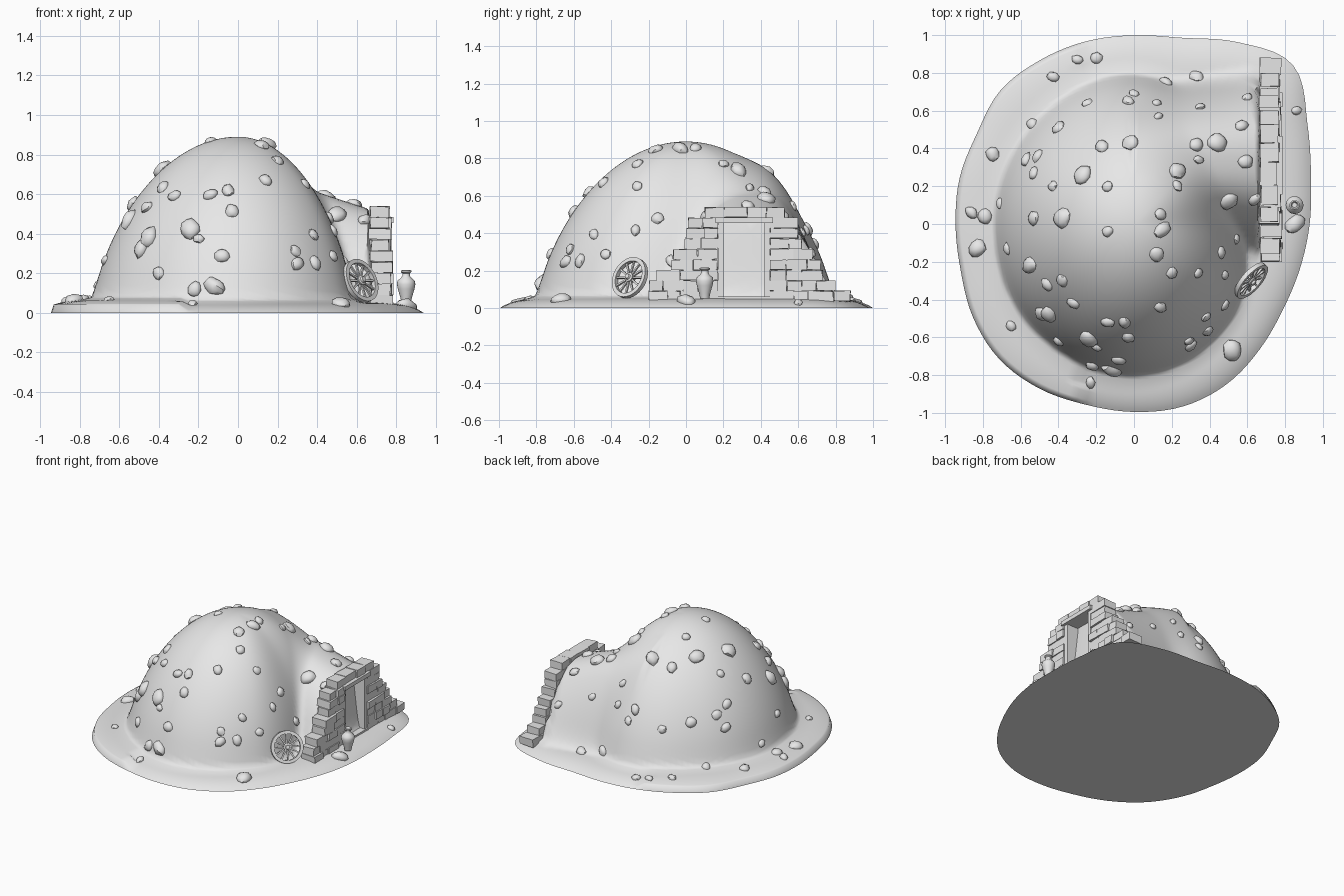
import bpy, bmesh, math, random
from mathutils import Vector, Matrix

random.seed(4)
cube = bpy.data.objects.get("Cube")
if cube:
    bpy.data.objects.remove(cube, do_unlink=True)

stone = bpy.data.materials.new("pale grey stone")
stone.use_nodes = True
grey = (0.8, 0.8, 0.8, 1)
stone.diffuse_color = grey
stone.node_tree.nodes["Principled BSDF"].inputs["Base Color"].default_value = grey


def finish(bm, name, angle=None):
    """Turn a bmesh into a named object, optionally smoothed by angle."""
    mesh = bpy.data.meshes.new(name)
    bmesh.ops.recalc_face_normals(bm, faces=bm.faces[:])
    bm.to_mesh(mesh)
    bm.free()
    mesh.materials.append(stone)
    obj = bpy.data.objects.new(name, mesh)
    bpy.context.collection.objects.link(obj)
    if angle:
        bpy.ops.object.select_all(action="DESELECT")
        obj.select_set(True)
        bpy.context.view_layer.objects.active = obj
        bpy.ops.object.shade_smooth_by_angle(angle=math.radians(angle))
    return obj


def box(bm, low, high, jitter=0.0, transform=None):
    """Add a block between two corners, with slightly uneven corners."""
    low, high = Vector(low), Vector(high)
    size = high - low
    matrix = Matrix.Translation((low + high) / 2) @ Matrix.Diagonal((*size, 1))
    if transform:
        matrix = transform @ matrix
    for v in bmesh.ops.create_cube(bm, size=1, matrix=matrix)["verts"]:
        v.co += Vector([random.uniform(-jitter, jitter) for _ in range(3)])


def lathe(bm, profile, sides, transform, closed=False):
    """Spin (radius, height) points around the local z axis."""
    rings = []
    for r, z in profile:
        rings.append([bm.verts.new(transform @ Vector((
            r * math.cos(math.tau * i / sides), r * math.sin(math.tau * i / sides), z)))
            for i in range(sides)])
    pairs = list(zip(rings, rings[1:]))
    if closed:
        pairs.append((rings[-1], rings[0]))
    for a, b in pairs:
        for i in range(sides):
            j = (i + 1) % sides
            bm.faces.new((a[i], a[j], b[j], b[i]))
    if not closed:
        bm.faces.new(rings[0])
        bm.faces.new(rings[-1])


# Mound: polar height field made of a rim, a dome and a ridge running to the door
EDGE = [.93, .97, 1.06, 1.19, 1.11, 1.02, 1, 1, 1, 1, .96, .955,
        .945, .95, .985, 1.01, 1.005, .99, .995, 1, .98, .94, .91, .91]
FOOT = [.58, .7, .79, .75, .74, .77, .8, .72]


def around(values, angle):
    """Smooth periodic interpolation of evenly spaced radii."""
    n = len(values)
    u = (angle / math.tau % 1) * n
    i, f = int(u), u - int(u)
    a, b, c, d = (values[(i + k) % n] for k in (-1, 0, 1, 2))
    return b + f / 2 * (c - a + f * (2*a - 5*b + 4*c - d + f * (3*(b - c) + d - a)))


def blend_max(a, b, k):
    h = max(k - abs(a - b), 0) / k
    return max(a, b) + h * h * k / 4


def height(x, y):
    r, angle = math.hypot(x, y), math.atan2(y, x)
    rim = .055 * (1 - min(r / around(EDGE, angle), 1) ** 12)
    d = 1 - (r / around(FOOT, angle)) ** 2
    dome = .89 * max(d, 0) ** .66 + .45 * min(d, 0)
    side = abs(y - .33) / (.4 + .11 * max(x, 0))
    crest = max(0, .525 + .33 * (.66 - x) - 3 * max(0, -x))
    ridge = crest * (1 - side ** 2.5) - 8 * max(0, x - .66)
    return blend_max(blend_max(dome, ridge, .12), rim, .15)


bm = bmesh.new()
SEGMENTS, RINGS = 120, 70
top = bm.verts.new((0, 0, height(0, 0)))
previous = None
for ring in range(1, RINGS + 1):
    current = []
    for s in range(SEGMENTS):
        angle = math.tau * s / SEGMENTS
        r = around(EDGE, angle) * ring / RINGS
        x, y = r * math.cos(angle), r * math.sin(angle)
        current.append(bm.verts.new((x, y, height(x, y) if ring < RINGS else 0)))
    for s in range(SEGMENTS):
        n = (s + 1) % SEGMENTS
        if previous:
            bm.faces.new((previous[s], current[s], current[n], previous[n]))
        else:
            bm.faces.new((top, current[s], current[n]))
    previous = current
bm.faces.new(previous)
finish(bm, "mound", 60)

# Rocks half sunk in the mound, placed by plan position in hundredths of a unit
ROCKS = [(-30, 87), (-20, 88), (-43, 78), (-25, 64), (-3, 65), (0, 69), (17, 75), (33, 78),
         (-54, 53), (-40, 51), (-75, 37), (-57, 34), (-51, 36), (-53, 27), (-43, 20),
         (-27, 26), (-2, 43), (-17, 41), (-14, 20), (12, 64), (13, 57), (35, 62), (60, 67),
         (57, 52), (44, 43), (33, 42), (34, 34), (59, 33), (23, 28), (23, 20), (86, 60),
         (-86, 6), (-79, 4), (-83, -13), (-67, -13), (-53, 3), (-38, 3), (-14, -4), (14, 5),
         (15, -3), (50, 12), (64, 13), (-55, -22), (-46, -32), (-32, -42), (-38, -30),
         (12, -16), (20, -26), (14, -44), (-65, -54), (-14, -52), (-5, -52), (-3, -60),
         (-23, -84), (52, -67), (48, -43), (46, -15), (48, -27), (54, -8), (34, -26),
         (85, 0), (-71, 11)]
# Rocks on the steep front, placed by x and z
FRONT_ROCKS = [(-24, 42), (-45, 38), (-49, 32), (-12, 13), (-40, 20), (-8, 29), (-20, 37),
               (-22, 12), (29, 31), (30, 24), (38, 39), (39, 25)]
LARGE = {(-2, 43), (-27, 26), (44, 43), (23, 28), (50, 12), (15, -3), (-83, -13), (-38, 3),
         (52, -67), (-55, -22), (85, 0), *FRONT_ROCKS[:4]}
spots = [(spot, spot[0] / 100, spot[1] / 100) for spot in ROCKS]
for spot in FRONT_ROCKS:
    x, y = spot[0] / 100, -.84
    while height(x, y) < spot[1] / 100:
        y += .003
    spots.append((spot, x, y))
bm = bmesh.new()
for spot, x, y in spots:
    e = .015
    normal = Vector((height(x - e, y) - height(x + e, y),
                     height(x, y - e) - height(x, y + e), 2 * e)).normalized()
    radius = random.uniform(.052, .062) if spot in LARGE else random.uniform(.03, .043)
    scale = Matrix.Diagonal((radius, radius * random.uniform(.7, .95), radius * .62, 1))
    place = (Matrix.Translation((x, y, height(x, y)))
             @ normal.to_track_quat("Z", "Y").to_matrix().to_4x4()
             @ Matrix.Rotation(random.uniform(0, math.tau), 4, "Z") @ scale)
    for v in bmesh.ops.create_icosphere(bm, subdivisions=2, radius=1)["verts"]:
        v.co = place @ (v.co * random.uniform(.88, 1.08))
finish(bm, "rocks", 40)

# Stepped wall of uneven stones, left open for the doorway
LEFT = [-.2, -.2, -.16, -.08, -.07, -.01, 0, .01, .1]
RIGHT = [.88, .8, .73, .72, .68, .62, .6, .6, .53]
DOOR = (.17, .45)
COURSE = .056
bm = bmesh.new()
for row, (start, end) in enumerate(zip(LEFT, RIGHT)):
    z = .035 + COURSE * row
    spans = [(start, end)] if row == 8 else [(start, DOOR[0]), (DOOR[1], end)]
    for a, b in spans:
        count = max(1, round((b - a) / .1))
        cuts = [a + (b - a) * i / count for i in range(count + 1)]
        cuts[1:-1] = [c + random.uniform(-.02, .02) for c in cuts[1:-1]]
        for c, d in zip(cuts, cuts[1:]):
            back = .66 + random.uniform(0, .015)
            front = .788 - .0015 * row + random.uniform(-.02, 0)
            box(bm, (back, c + .001, z), (front, d - .001, z + COURSE - .001), .003)
finish(bm, "stone_wall")

# Door frame: posts, lintel and threshold around the earth filling
bm = bmesh.new()
for y in (.17, .42):
    box(bm, (.67, y, .03), (.765, y + .03, .46))
box(bm, (.67, .155, .455), (.785, .465, .485))
box(bm, (.7, .17, .03), (.775, .45, .062))
finish(bm, "door_frame")

# Spoked wheel leaning on the mound
bm = bmesh.new()
lean = (Matrix.Translation((.62, -.3, .162))
        @ Vector((.71, -.63, .36)).to_track_quat("Z", "Y").to_matrix().to_4x4())
lathe(bm, [(.092, -.012), (.114, -.012), (.114, .012), (.092, .012)], 32, lean, closed=True)
lathe(bm, [(.024, -.02), (.026, .012), (.016, .016), (.013, .026)], 16, lean)
for i in range(12):
    spoke = lean @ Matrix.Rotation(math.tau * i / 12, 4, "Z")
    box(bm, (.015, -.005, -.005), (.096, .005, .005), transform=spoke)
finish(bm, "wheel", 30)

# Tall jar beside the doorway, with a hollow mouth
bm = bmesh.new()
JAR = [(.024, 0), (.03, .03), (.042, .07), (.047, .095), (.043, .112), (.026, .128),
       (.019, .137), (.019, .15), (.027, .156), (.027, .163), (.02, .166), (.013, .15)]
lathe(bm, JAR, 20, Matrix.Translation((.85, .1, .05)))
finish(bm, "jar", 40)
